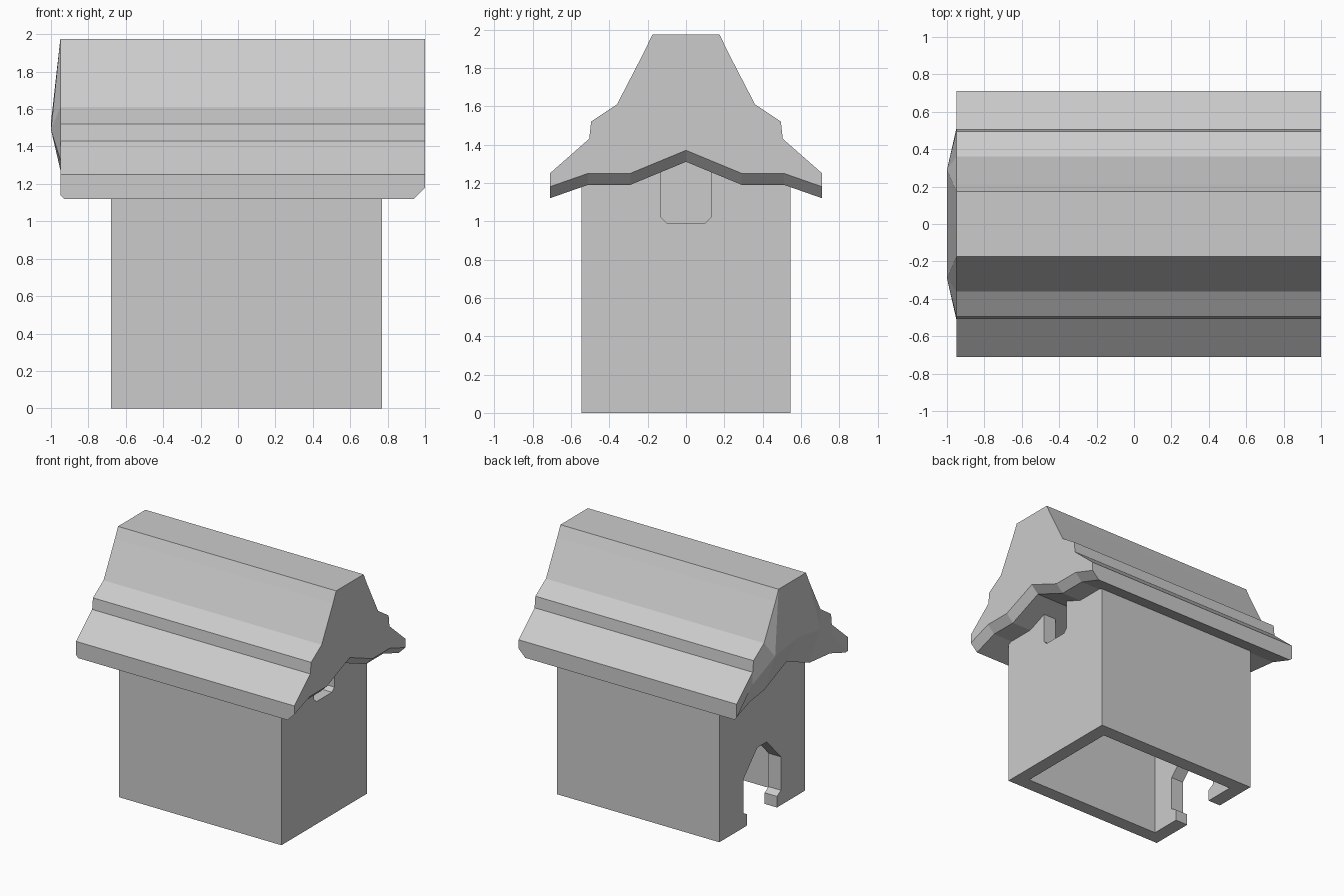
import bpy, bmesh

if "Cube" in bpy.data.objects:
    bpy.data.objects.remove(bpy.data.objects["Cube"])


def make_object(name, bm):
    bmesh.ops.remove_doubles(bm, verts=bm.verts, dist=1e-5)
    bmesh.ops.recalc_face_normals(bm, faces=bm.faces)
    mesh = bpy.data.meshes.new(name)
    bm.to_mesh(mesh)
    bm.free()
    obj = bpy.data.objects.new(name, mesh)
    bpy.context.collection.objects.link(obj)
    return obj


def prism(name, half, x0, x1):
    """Symmetric (y, z) outline, given as its +y half, extruded along x."""
    outline = half + [(-y, z) for y, z in reversed(half) if y > 0]
    bm = bmesh.new()
    a, b = [[bm.verts.new((x, y, z)) for y, z in outline] for x in (x0, x1)]
    bm.faces.new(a)
    bm.faces.new(b)
    n = len(a)
    for i in range(n):
        j = (i + 1) % n
        bm.faces.new((a[i], a[j], b[j], b[i]))
    return make_object(name, bm)


def cut(target, cutter):
    mod = target.modifiers.new(cutter.name, 'BOOLEAN')
    mod.operation = 'DIFFERENCE'
    mod.solver = 'EXACT'
    mod.object = cutter
    cutter.hide_render = True
    cutter.hide_set(True)


# Walls: hollow, open below, with gable tops tucked into the roof
walls = prism("walls", [(0.545, 0), (0.545, 1.2), (0.29, 1.21), (0, 1.33)], -0.68, 0.77)
cut(walls, prism("room_cutter", [(0.435, -0.1), (0.435, 2)], -0.57, 0.66))
cut(walls, prism("door_cutter", [(0.19, -0.1), (0.19, 0.09), (0.24, 0.12),
                                 (0.24, 0.39), (0.06, 0.58)], -0.8, -0.5))
cut(walls, prism("window_cutter", [(0.1, 0.99), (0.13, 1.02), (0.13, 1.5)], 0.6, 0.9))

# Roof: stepped outer profile, bent underside, bevelled and pinched left end
OUTER = [(0, 1.975), (0.175, 1.975), (0.215, 1.89), (0.36, 1.61),
         (0.495, 1.52), (0.505, 1.43), (0.71, 1.25)]
UNDER = [(0, 1.31), (0.29, 1.19), (0.51, 1.19), (0.71, 1.12)]
LEFT_INNER_X = [-0.9, -0.9, -0.93, -0.93]
LEFT_TIP = [(-1, 1.53), (-1, 1.49), (-0.95, 1.33), (-0.95, 1.14)]
# End panels: (outer point indices, under point indices)
PANELS = [((0, 1), (1, 0)), ((1, 2, 3), (1,)), ((3, 4, 5), (2, 1)), ((5, 6), (3, 2))]

bm = bmesh.new()
for side in (1, -1):
    def row(points):
        return [bm.verts.new((x, side * y, z)) for x, y, z in points]

    top_l = row([(-0.95, y, z) for y, z in OUTER])
    top_r = row([(1.0, y, z) for y, z in OUTER])
    under = [row([(x, y, z) for x, (y, z) in LEFT_TIP and
                  [(t[0], (u[0], t[1])) for t, u in zip(LEFT_TIP, UNDER)]]),
             row([(x, y, z) for x, (y, z) in zip(LEFT_INNER_X, UNDER)]),
             row([(0.94, y, z) for y, z in UNDER]),
             row([(1.0, y, z + 0.06) for y, z in UNDER])]
    for i in range(len(OUTER) - 1):
        bm.faces.new((top_l[i], top_r[i], top_r[i + 1], top_l[i + 1]))
    for a, b in zip(under, under[1:]):
        for i in range(3):
            bm.faces.new((a[i], a[i + 1], b[i + 1], b[i]))
    bm.faces.new([top_l[-1], top_r[-1]] + [r[-1] for r in reversed(under)])
    for top, low in ((top_l, under[0]), (top_r, under[3])):
        for t, u in PANELS:
            bm.faces.new([top[k] for k in t] + [low[k] for k in u])
make_object("roof", bm)
